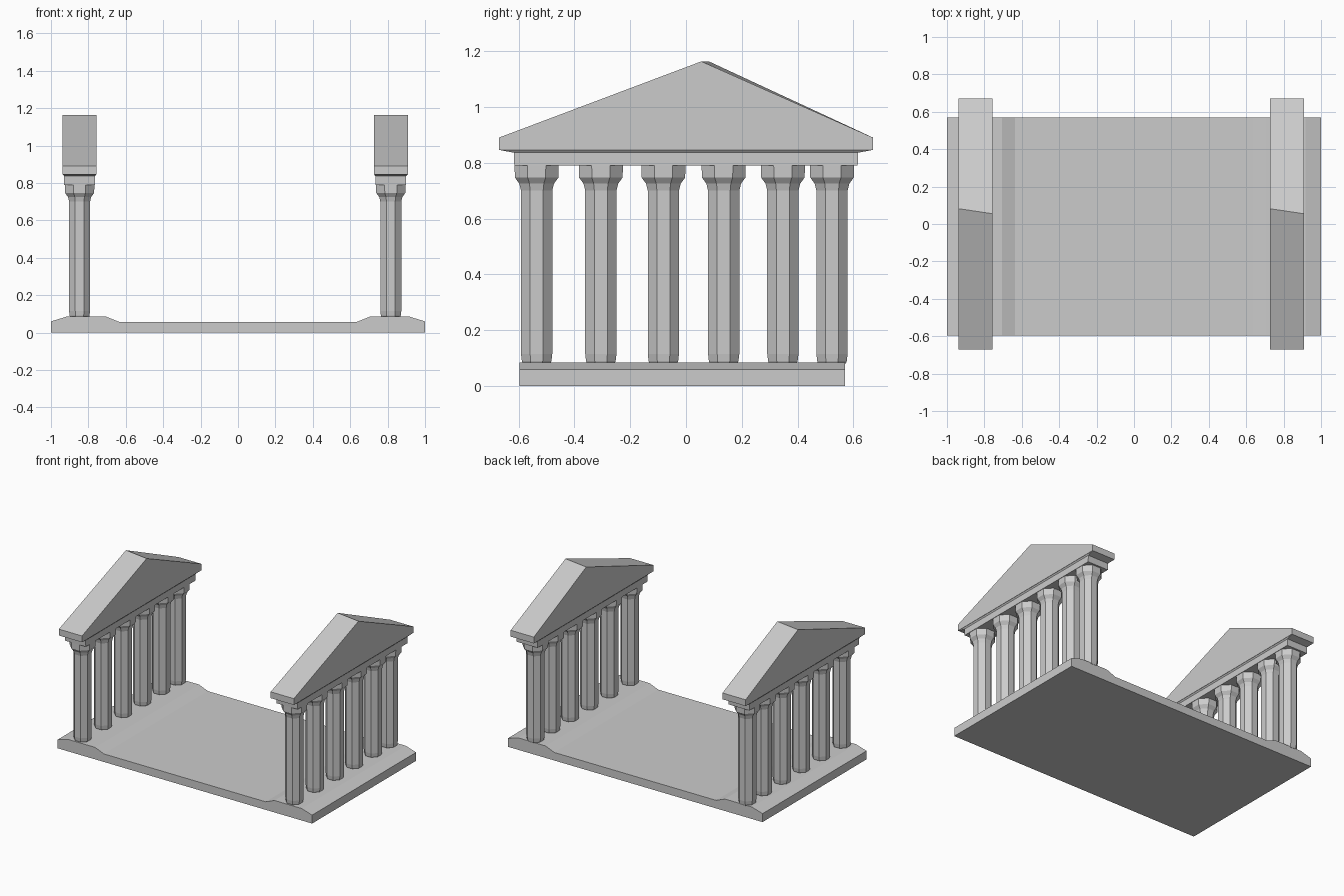
import bpy, bmesh, math

if "Cube" in bpy.data.objects:
    bpy.data.objects.remove(bpy.data.objects["Cube"])

ROW_X = (-0.847, 0.817)
COLUMN_Y = (-0.535, -0.305, -0.081, 0.135, 0.347, 0.523)


def finish(name, bm):
    bmesh.ops.recalc_face_normals(bm, faces=bm.faces[:])
    mesh = bpy.data.meshes.new(name)
    bm.to_mesh(mesh)
    bm.free()
    obj = bpy.data.objects.new(name, mesh)
    bpy.context.collection.objects.link(obj)
    return obj


def loft(name, rings):
    """Skin a stack of equal-length point rings and cap both ends."""
    bm = bmesh.new()
    loops = [[bm.verts.new(p) for p in ring] for ring in rings]
    n = len(loops[0])
    for a, b in zip(loops, loops[1:]):
        for i in range(n):
            j = (i + 1) % n
            bm.faces.new((a[i], a[j], b[j], b[i]))
    bm.faces.new(loops[0])
    bm.faces.new(loops[-1])
    return finish(name, bm)


def rect(hx, hy, z):
    return [(-hx, -hy, z), (hx, -hy, z), (hx, hy, z), (-hx, hy, z)]


def octagon(r, z):
    # r is measured across the flats
    c = r / math.cos(math.pi / 8)
    return [(c * math.cos(math.pi / 8 + k * math.pi / 4),
             c * math.sin(math.pi / 8 + k * math.pi / 4), z) for k in range(8)]


# Floor slab with a raised strip under each row of columns
half = [(0.635, 0.057), (0.705, 0.085), (0.917, 0.085), (1.0, 0.06), (1.0, 0)]
outline = half + [(-x, z) for x, z in reversed(half)]
loft("floor_slab", [[(x, y, z) for x, z in outline] for y in (-0.597, 0.57)])

# Eight-sided column: rounded foot, shaft, flared capital
column_profile = [(0.049, 0.08), (0.053, 0.09), (0.056, 0.115), (0.056, 0.70),
                  (0.062, 0.725), (0.078, 0.747), (0.079, 0.79)]

for x in ROW_X:
    side = "left" if x < 0 else "right"

    # Row of columns
    for i, y in enumerate(COLUMN_Y):
        col = loft(f"{side}_column_{i + 1}", [octagon(r, z) for r, z in column_profile])
        col.location = (x, y, 0)

    # Stepped beam, splaying out to the underside of the gable
    beam = loft(f"{side}_beam", [rect(0.082, 0.615, 0.79), rect(0.082, 0.617, 0.836),
                                 rect(0.09, 0.67, 0.846)])
    beam.location.x = x

    # Gable whose ridge runs slightly askew
    gable = loft(f"{side}_gable", [
        [(gx, -0.67, 0.845), (gx, 0.67, 0.845), (gx, 0.67, 0.89),
         (gx, peak, 1.163), (gx, -0.67, 0.89)]
        for gx, peak in ((-0.091, 0.082), (0.091, 0.055))])
    gable.location.x = x
